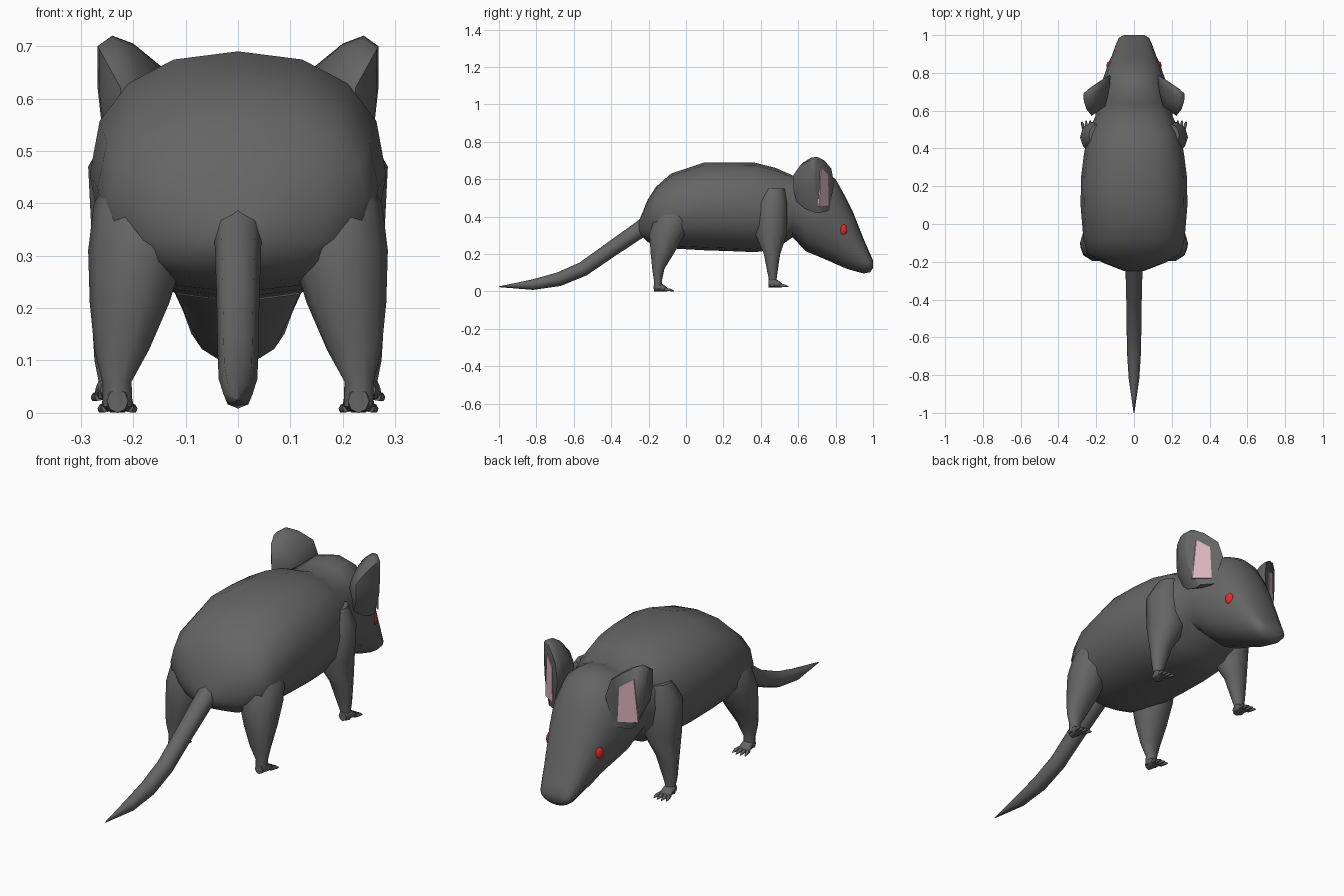
import bpy, bmesh
from math import sin, cos, pi
from mathutils import Vector

if "Cube" in bpy.data.objects:
    bpy.data.objects.remove(bpy.data.objects["Cube"])


def material(name, rgb):
    m = bpy.data.materials.new(name)
    m.diffuse_color = (*rgb, 1)
    m.use_nodes = True
    m.node_tree.nodes["Principled BSDF"].inputs["Base Color"].default_value = m.diffuse_color
    return m


FUR = material("dark_fur", (0.13, 0.13, 0.13))
PINK = material("ear_pink", (0.72, 0.47, 0.53))
RED = material("eye_red", (0.8, 0.02, 0.02))


def finish(bm, name, mat, angle=60):
    bmesh.ops.recalc_face_normals(bm, faces=bm.faces)
    me = bpy.data.meshes.new(name)
    bm.to_mesh(me)
    bm.free()
    me.materials.append(mat)
    ob = bpy.data.objects.new(name, me)
    bpy.context.collection.objects.link(ob)
    bpy.ops.object.select_all(action='DESELECT')
    ob.select_set(True)
    bpy.context.view_layer.objects.active = ob
    bpy.ops.object.shade_smooth_by_angle(angle=angle * pi / 180)
    return ob


def add_loft(bm, rings):
    """Skin a list of point rings and cap both ends."""
    loops = [[bm.verts.new(p) for p in r] for r in rings]
    n = len(loops[0])
    for a, b in zip(loops, loops[1:]):
        for i in range(n):
            j = (i + 1) % n
            bm.faces.new((a[i], a[j], b[j], b[i]))
    bm.faces.new(loops[0])
    bm.faces.new(loops[-1])


def ring(c, u, v, n, power=2.0):
    """Superellipse ring around c with half-axes u and v."""
    c, u, v = Vector(c), Vector(u), Vector(v)
    f = lambda t: (1 if t >= 0 else -1) * abs(t) ** (2 / power)
    return [c + u * f(cos(2 * pi * i / n)) + v * f(sin(2 * pi * i / n)) for i in range(n)]


def upright(y, lo, hi, w, n, power=2.0, x=0):
    return ring((x, y, (lo + hi) / 2), (w, 0, 0), (0, 0, (hi - lo) / 2), n, power)


# Body and head: y, bottom z, top z, half width
body = [(-.25, .31, .38, .05), (-.205, .265, .49, .165), (-.16, .245, .56, .245),
        (-.08, .23, .63, .268), (.1, .22, .69, .283), (.25, .215, .69, .28),
        (.37, .21, .688, .265), (.48, .225, .66, .245), (.57, .29, .62, .205),
        (.64, .215, .64, .195), (.70, .19, .65, .185), (.76, .165, .63, .168),
        (.80, .147, .60, .153), (.85, .125, .51, .136), (.89, .112, .43, .118),
        (.95, .096, .28, .096), (.985, .103, .20, .08), (1.0, .125, .165, .055)]
bm = bmesh.new()
add_loft(bm, [upright(*r, 16, 2.3 if r[0] < .6 else 2.1) for r in body])
finish(bm, "body_and_head", FUR)

# Tail: y, z, radius
tail = [(-.18, .37, .055), (-.24, .335, .045), (-.4, .225, .041), (-.55, .12, .039),
        (-.68, .065, .037), (-.82, .036, .028), (-1.0, .025, .002)]
bm = bmesh.new()
rings = []
for i, (y, z, r) in enumerate(tail):
    a, b = tail[max(i - 1, 0)], tail[min(i + 1, len(tail) - 1)]
    d = Vector((0, b[0] - a[0], b[1] - a[1])).normalized()
    rings.append(ring((0, y, z), (r, 0, 0), Vector((0, -d.z, d.y)) * r, 8))
add_loft(bm, rings)
finish(bm, "tail", FUR)

# Legs: z, centre x, centre y, half width, half depth
hind_leg = [(.46, .18, -.06, .06, .07), (.40, .185, -.07, .09, .10), (.31, .193, -.10, .093, .10),
            (.21, .207, -.125, .076, .068), (.12, .222, -.148, .052, .034),
            (.06, .231, -.15, .028, .023), (.012, .23, -.15, .028, .024)]
front_leg = [(.55, .19, .47, .05, .06), (.47, .2, .46, .086, .085), (.31, .19, .455, .088, .09),
             (.2, .225, .46, .055, .046), (.1, .24, .462, .034, .028),
             (.06, .243, .464, .023, .021), (.027, .243, .464, .023, .021)]


def leg(name, rows, s, ground):
    bm = bmesh.new()
    add_loft(bm, [ring((s * x, y, z), (w, 0, 0), (0, d, 0), 10) for z, x, y, w, d in rows])
    x, y = s * rows[-1][1], rows[-1][2]
    # Foot pad and four toes
    pad = [(-.022, .045, .02), (.0, .055, .028), (.03, .036, .03), (.048, .022, .032)]
    add_loft(bm, [upright(y + dy, ground, ground + h, w, 8, 2, x) for dy, h, w in pad])
    for k in (-1.5, -.5, .5, 1.5):
        reach = .088 - .006 * abs(k)
        toe = [(.035, .020, .008, .0), (.065, .017, .008, .005), (reach, .005, .003, .007)]
        add_loft(bm, [upright(y + dy, ground, ground + h, w, 6, 2, x + k * (.015 + o))
                      for dy, h, w, o in toe])
    finish(bm, name, FUR)


# Ear rim outline in x, z
rim = [(.16, .43), (.125, .58), (.145, .66), (.20, .705), (.24, .72), (.268, .70),
       (.268, .62), (.258, .53), (.215, .42)]
pink = [(.245, .455), (.23, .66), (.178, .625), (.172, .46)]


def on_ear(s, x, z, back=0.0, scale=1.0):
    px, pz = .18 + (x - .18) * scale, .54 + (z - .54) * scale
    return Vector((s * px, .757 - (px - .175) * .7 - back, pz))


for s, side in ((1, "right"), (-1, "left")):
    leg("hind_leg_" + side, hind_leg, s, 0.0)
    leg("front_leg_" + side, front_leg, s, .022)

    bm = bmesh.new()
    add_loft(bm, [[on_ear(s, x, z, b, k) for x, z in rim]
                  for b, k in ((.15, .5), (.095, .82), (.045, .97), (.012, 1.0), (0, .97))])
    finish(bm, "ear_" + side, FUR, 50)

    bm = bmesh.new()
    add_loft(bm, [[on_ear(s, x, z, b) for x, z in pink] for b in (.004, -.004)])
    finish(bm, "inner_ear_" + side, PINK, 20)

    bm = bmesh.new()
    bmesh.ops.create_uvsphere(bm, u_segments=10, v_segments=6, radius=.027)
    eye = finish(bm, "eye_" + side, RED)
    eye.location = (s * .13, .842, .33)
    eye.scale = (.6, .8, 1.1)
    eye.rotation_euler = (0, 0, s * .35)
